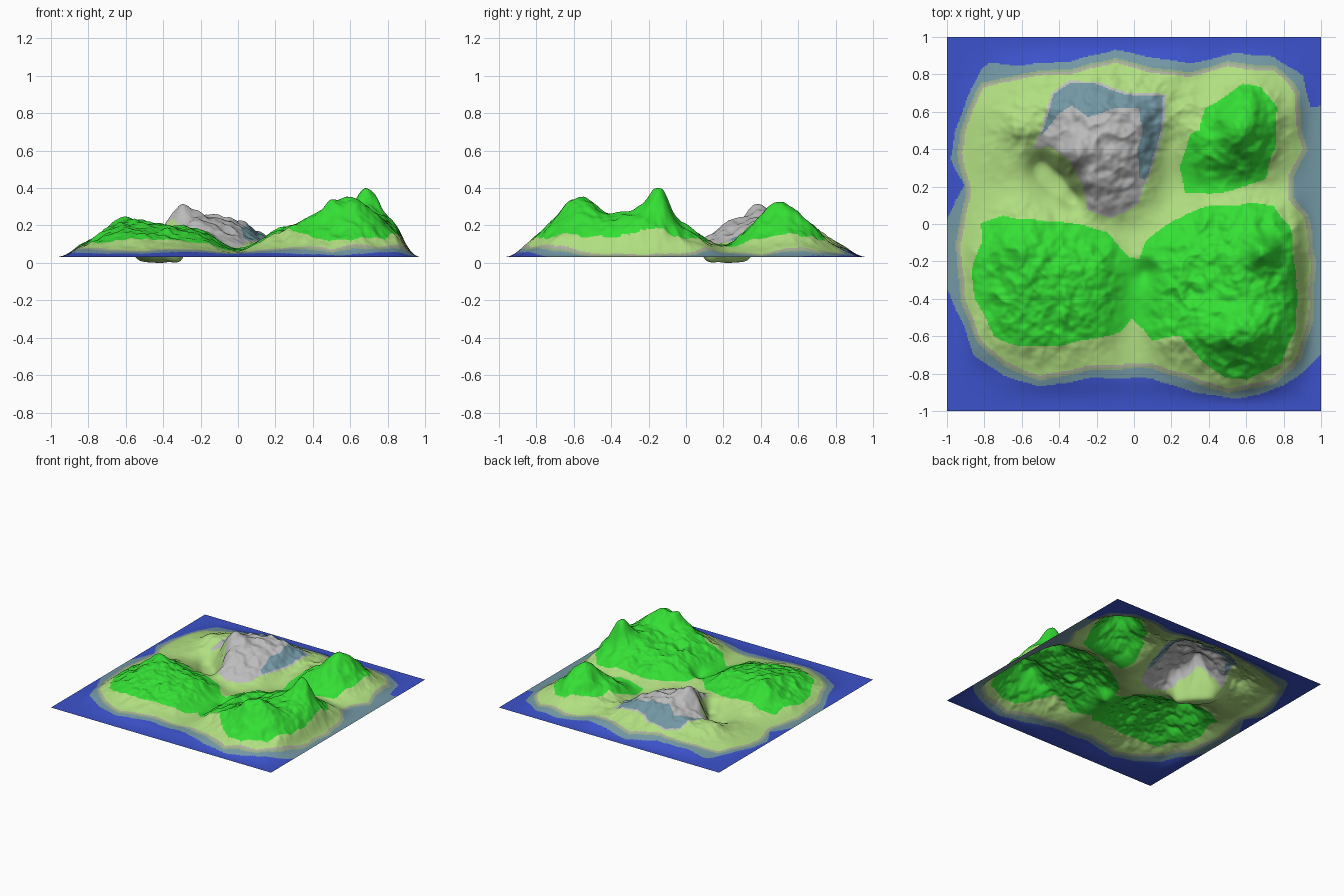
import bpy, math
from mathutils import Vector, noise

if "Cube" in bpy.data.objects:
    bpy.data.objects.remove(bpy.data.objects["Cube"])

N = 300          # cells per side
SEA = 0.04

# Spot heights (hundredths) every 0.2 units, rows from back (y=1) to front (y=-1)
GRID = [
    [4, 4, 4, 4, 4, 4, 4, 4, 4, 4, 4],
    [4, 5, 8, 10, 12, 11, 10, 7, 10, 6, 4],
    [4, 8, 13, 18, 24, 22, 13, 16, 26, 13, 4],
    [4, 8, 11, 14, 25, 21, 9, 19, 24, 10, 4],
    [4, 7, 8, 5, 20, 14, 6, 10, 10, 7, 4],
    [4, 9, 15, 12, 10, 7, 10, 16, 21, 16, 4],
    [4, 13, 23, 21, 17, 9, 18, 21, 28, 24, 4],
    [4, 12, 21, 20, 17, 8, 17, 22, 27, 22, 4],
    [4, 10, 15, 15, 12, 7, 17, 25, 33, 21, 4],
    [4, 5, 7, 8, 7, 6, 8, 12, 15, 9, 4],
    [4, 4, 4, 4, 4, 4, 4, 4, 4, 4, 4]]

# Local summits and pits: x, y, added height, radius
BUMPS = [(-0.32, 0.37, 0.12, 0.10), (-0.24, 0.22, 0.04, 0.06),
         (-0.49, 0.31, -0.08, 0.08), (-0.40, 0.23, -0.07, 0.07), (-0.32, 0.14, -0.10, 0.06),
         (0.69, -0.14, 0.15, 0.08), (0.62, -0.55, 0.015, 0.1), (0.5, -0.62, 0.03, 0.07),
         (0.55, 0.50, 0.065, 0.09), (-0.63, -0.12, 0.045, 0.08),
         (-0.62, 0.52, 0.03, 0.08), (0.07, -0.26, -0.05, 0.06)]

# Outlines of the colour zones, seen from above
SHALLOWS = [(-.82, .83), (-.78, .86), (-.6, .85), (-.35, .87), (-.1, .93), (.1, .89),
            (.3, .86), (.55, .91), (.75, .89), (.9, .79), (.94, .62), (1.1, .64), (1.1, -.6),
            (.95, -.75), (.8, -.87), (.55, -.94), (.3, -.89), (.1, -.83), (-.2, -.82),
            (-.5, -.87), (-.7, -.81), (-.86, -.7), (-.93, -.5), (-1, -.35), (-1, .03),
            (-.91, .2), (-.98, .35), (-.95, .5), (-.9, .66)]
SHORE = [(-.8, .74), (-.6, .78), (-.35, .8), (-.1, .86), (.1, .81), (.3, .78),
         (.5, .84), (.75, .82), (.86, .7), (.87, .5), (.9, .4), (.82, .25), (.83, .13),
         (.91, .05), (.94, -.2), (.93, -.5), (.88, -.7), (.75, -.83), (.5, -.88),
         (.3, -.81), (.1, -.75), (-.2, -.75), (-.5, -.81), (-.68, -.74), (-.82, -.62),
         (-.9, -.4), (-.93, -.1), (-.87, .15), (-.92, .38), (-.87, .6)]
SOUTH_WOODS = [(-.82, 0), (-.7, .04), (-.5, .02), (-.3, 0), (-.15, -.04), (-.02, -.18),
               (.03, -.19), (.06, -.09), (.2, .02), (.4, .09), (.6, .11), (.75, .1),
               (.83, 0), (.87, -.3), (.87, -.55), (.78, -.75), (.6, -.83), (.48, -.82),
               (.35, -.72), (.25, -.6), (.1, -.62), (.05, -.56), (-.02, -.51),
               (-.07, -.58), (-.12, -.6), (-.4, -.65), (-.6, -.66), (-.75, -.6),
               (-.85, -.4), (-.87, -.25), (-.82, -.1)]
NORTH_WOODS = [(.27, .17), (.25, .3), (.3, .48), (.35, .5), (.38, .62), (.5, .7),
               (.58, .75), (.68, .73), (.77, .62), (.75, .4), (.7, .24), (.6, .2), (.4, .16)]
ROCK = [(-.53, .39), (-.48, .55), (-.44, .7), (-.35, .77), (-.2, .76), (-.05, .7),
        (.1, .7), (.17, .69), (.16, .5), (.1, .3), (.03, .12), (-.05, .06), (-.12, .03),
        (-.25, .08), (-.27, .2), (-.35, .34), (-.44, .41)]
ROCK_CORE = [(-.6, .3), (-.47, .5), (-.4, .59), (-.33, .63), (-.25, .58), (-.1, .62),
             (.02, .62), (.05, .5), (.02, .4), (.03, .25), (.1, .2), (.1, -.1), (-.4, -.1)]


def cubic(p, t):
    a, b, c, d = p
    return b + .5 * t * (c - a + t * (2 * a - 5 * b + 4 * c - d + t * (3 * (b - c) + d - a)))


def spot(i, j):
    return GRID[min(max(j, 0), 10)][min(max(i, 0), 10)] / 100


def fade(t):
    t = min(1, max(0, t))
    return t * t * (3 - 2 * t)


def height(x, y):
    u, v = (x + 1) * 5, (1 - y) * 5
    i, j = min(int(u), 9), min(int(v), 9)
    z = cubic([cubic([spot(i + a, j + b) for a in (-1, 0, 1, 2)], u - i)
               for b in (-1, 0, 1, 2)], v - j)
    z = max(z, SEA)
    for bx, by, h, r in BUMPS:
        z += h * math.exp(-((x - bx) ** 2 + (y - by) ** 2) / r ** 2)
    # eroded ridges on the high ground
    land = fade((z - .05) / .13)
    p = Vector((x * 5, y * 5, 3.7))
    ridge = .25 - abs(noise.noise(p * 1.6))
    z += land * (.012 * noise.noise(p) + .03 * ridge + .014 * noise.noise(p * 3)
                 + .007 * noise.noise(p * 6))
    # beaches run out to the flat sea
    z = SEA + (z - SEA) * fade((1.0 - max(abs(x), abs(y))) / .16)
    # pits flatten out towards their floor
    return z if z > .035 else .005 + .03 * math.exp((z - .035) / .03)


def inside(poly, x, y):
    hit = False
    ax, ay = poly[-1]
    for bx, by in poly:
        if (ay > y) != (by > y) and x < (bx - ax) * (y - ay) / (by - ay) + ax:
            hit = not hit
        ax, ay = bx, by
    return hit


def edge_distance(poly, x, y):
    best = 9
    ax, ay = poly[-1]
    for bx, by in poly:
        dx, dy = bx - ax, by - ay
        t = min(1, max(0, ((x - ax) * dx + (y - ay) * dy) / (dx * dx + dy * dy)))
        best = min(best, (ax + t * dx - x) ** 2 + (ay + t * dy - y) ** 2)
        ax, ay = bx, by
    return math.sqrt(best)


BLUE, STEEL, OLIVE, TAN, MEADOW, WOODS, GREY = range(7)


def zone(x, y):
    # slight wobble keeps the outlines natural
    p = Vector((x * 7, y * 7, 0))
    x, y = x + .012 * noise.noise(p), y + .012 * noise.noise(p + Vector((9, 9, 9)))
    if not inside(SHORE, x, y):
        if not inside(SHALLOWS, x, y):
            return BLUE
        d = edge_distance(SHORE, x, y)
        return TAN if d < .013 else OLIVE if d < .026 else STEEL
    if inside(ROCK, x, y):
        if inside(ROCK_CORE, x, y) or edge_distance(ROCK, x, y) < .012:
            return GREY
        return STEEL
    if inside(SOUTH_WOODS, x, y) or inside(NORTH_WOODS, x, y):
        return WOODS
    return MEADOW


# Terrain sheet, dropped so its deepest pit rests on z = 0
step = 2 / N
verts = [(-1 + i * step, -1 + j * step, height(-1 + i * step, -1 + j * step))
         for j in range(N + 1) for i in range(N + 1)]
low = min(v[2] for v in verts)
verts = [(x, y, z - low) for x, y, z in verts]
faces = [(k, k + 1, k + N + 2, k + N + 1)
         for j in range(N) for k in range(j * (N + 1), j * (N + 1) + N)]
mesh = bpy.data.meshes.new("island_terrain")
mesh.from_pydata(verts, [], faces)

# Flat colours
for name, col in [("deep_water_blue", (.045, .085, .60)), ("shallow_steel_blue", (.17, .31, .37)),
                  ("wet_shore_olive", (.30, .43, .24)), ("shore_tan", (.42, .42, .35)),
                  ("meadow_light_green", (.44, .74, .22)),
                  ("woods_bright_green", (.035, .74, .035)), ("rock_grey", (.50, .50, .50))]:
    mat = bpy.data.materials.new(name)
    mat.diffuse_color = (*col, 1)
    mat.use_nodes = True
    mat.node_tree.nodes["Principled BSDF"].inputs["Base Color"].default_value = mat.diffuse_color
    mesh.materials.append(mat)

# Colour each cell by its zone
for f in mesh.polygons:
    f.material_index = zone(f.center.x, f.center.y)
    f.use_smooth = True

terrain = bpy.data.objects.new("island_terrain", mesh)
bpy.context.collection.objects.link(terrain)
